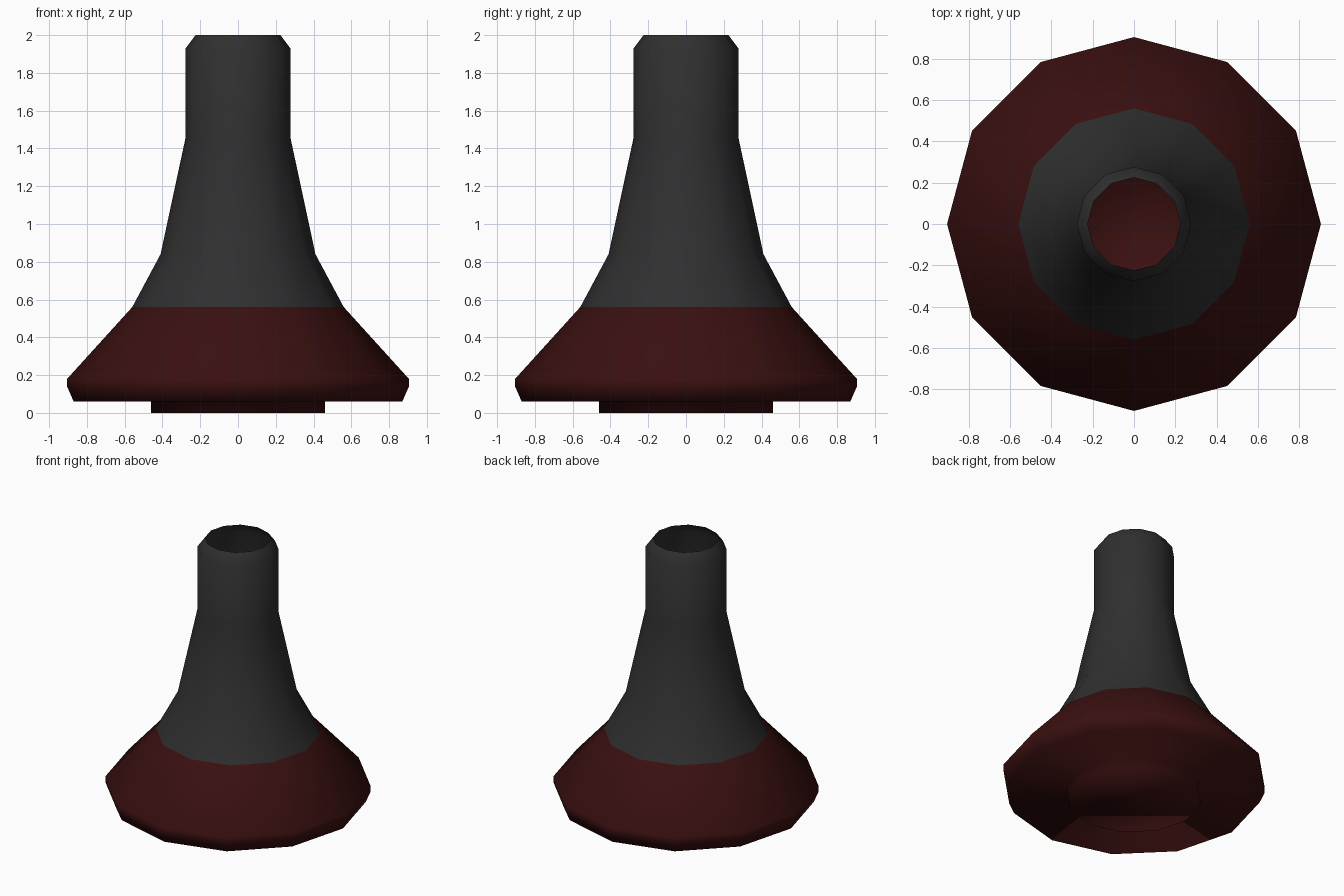
import bpy
import bmesh
from math import cos, sin, tau

SIDES = 12

cube = bpy.data.objects.get("Cube")
if cube:
    bpy.data.objects.remove(cube, do_unlink=True)


def make_material(name, rgb):
    mat = bpy.data.materials.new(name)
    mat.use_nodes = True
    mat.diffuse_color = (*rgb, 1)
    mat.node_tree.nodes["Principled BSDF"].inputs["Base Color"].default_value = (*rgb, 1)
    return mat


def lathe(name, profile, mat, cap_start=False):
    """Turn a bottom-to-top (radius, height) profile into a smooth shell."""
    bm = bmesh.new()
    rings = [[bm.verts.new((r * cos(tau * i / SIDES), r * sin(tau * i / SIDES), z))
              for i in range(SIDES)] for r, z in profile]
    for low, high in zip(rings, rings[1:]):
        for i in range(SIDES):
            j = (i + 1) % SIDES
            bm.faces.new((low[i], low[j], high[j], high[i]))
    if cap_start:
        bm.faces.new(rings[0][::-1])
    for face in bm.faces:
        face.smooth = True
    mesh = bpy.data.meshes.new(name)
    bm.to_mesh(mesh)
    bm.free()
    mesh.materials.append(mat)
    obj = bpy.data.objects.new(name, mesh)
    bpy.context.collection.objects.link(obj)
    return obj


dark_red = make_material("dark red", (0.042, 0.005, 0.005))
charcoal = make_material("charcoal", (0.029, 0.029, 0.029))

# Flared base with a recessed foot disc underneath
lathe("flared_base", [(0.46, 0), (0.46, 0.06), (0.87, 0.06), (0.905, 0.14),
                      (0.905, 0.18), (0.56, 0.56)], dark_red, cap_start=True)

# Hollow tapering neck with a chamfered open rim
lathe("hollow_neck", [(0.56, 0.56), (0.41, 0.84), (0.277, 1.46),
                      (0.277, 1.93), (0.225, 2.0)], charcoal)
